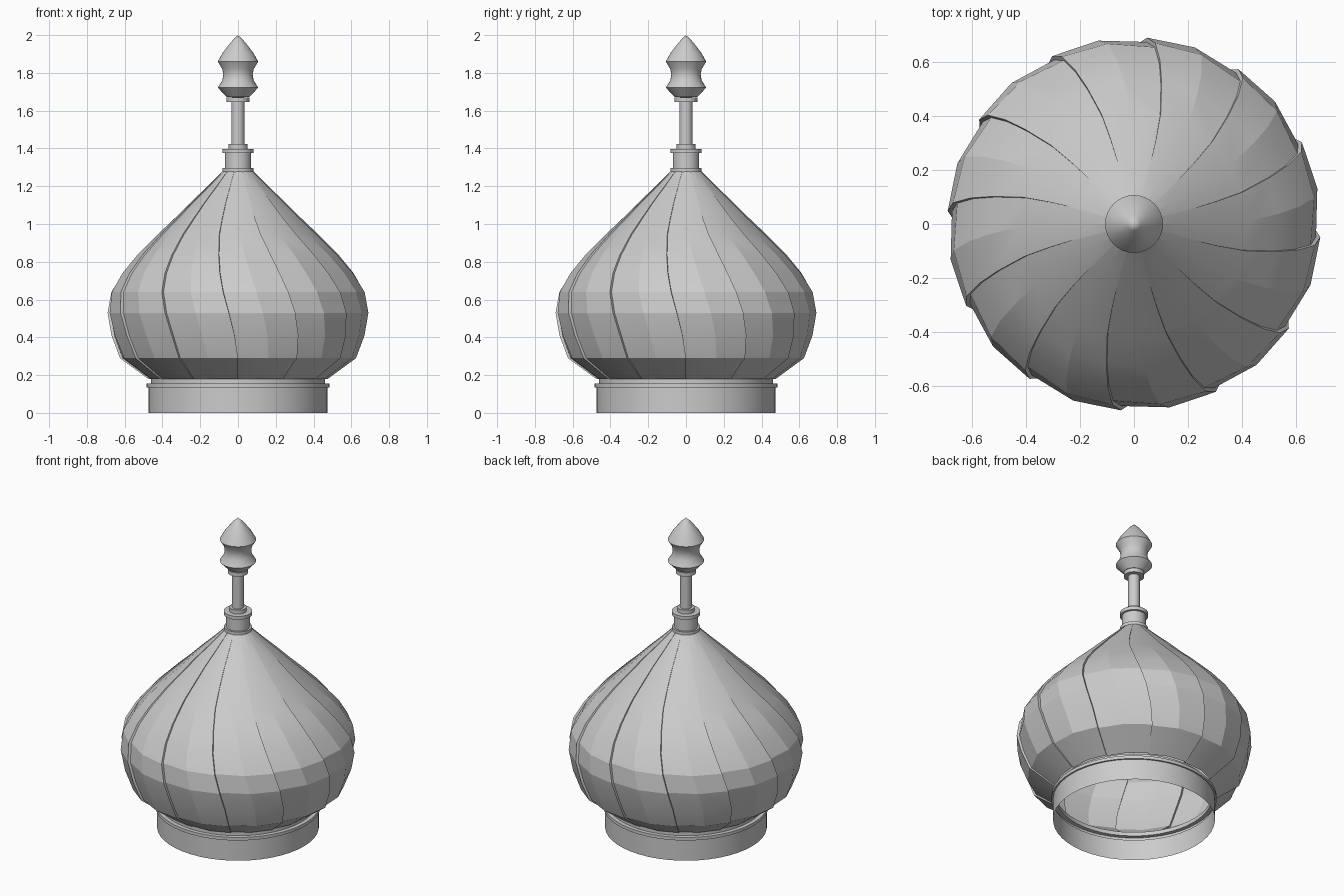
import bpy, bmesh, math

if "Cube" in bpy.data.objects:
    bpy.data.objects.remove(bpy.data.objects["Cube"])


def finish(name, bm, angle):
    bmesh.ops.recalc_face_normals(bm, faces=bm.faces)
    me = bpy.data.meshes.new(name)
    bm.to_mesh(me)
    bm.free()
    ob = bpy.data.objects.new(name, me)
    bpy.context.collection.objects.link(ob)
    bpy.ops.object.select_all(action='DESELECT')
    bpy.context.view_layer.objects.active = ob
    ob.select_set(True)
    bpy.ops.object.shade_smooth_by_angle(angle=math.radians(angle))
    return ob


def bridge(bm, rings):
    for a, b in zip(rings, rings[1:]):
        n = len(a)
        for i in range(n):
            j = (i + 1) % n
            bm.faces.new((a[i], a[j], b[j], b[i]))


def lathe(name, profile, sides=32, angle=30):
    bm = bmesh.new()
    rings = []
    for r, z in profile:
        rings.append([bm.verts.new((r * math.cos(2 * math.pi * i / sides),
                                    r * math.sin(2 * math.pi * i / sides), z))
                      for i in range(sides)])
    bridge(bm, rings)
    bmesh.ops.remove_doubles(bm, verts=bm.verts, dist=1e-5)
    return finish(name, bm, angle)


# Drum: open ring with a projecting lip
lathe("base_drum", [(.475, 0), (.475, .135), (.485, .135), (.485, .155),
                    (.46, .155), (.46, .18)], 48)

# Onion dome: 12 twisted overlapping panels (radius, height, twist degrees)
PROFILE = [(.475, .18, 0), (.625, .29, 0), (.67, .41, 1.5), (.692, .53, 4),
           (.675, .64, 6.7), (.615, .74, 9), (.535, .835, 11), (.425, .945, 13.5),
           (.33, 1.035, 14.5), (.25, 1.115, 15), (.16, 1.2, 15), (.075, 1.285, 15)]
bm = bmesh.new()
rings = []
for r, z, twist in PROFILE:
    ring = []
    for k in range(12):
        for scale, deg in ((.977, 0), (1, 0), (1, -15)):
            a = math.radians(90 - 30 * k + deg - twist)
            ring.append(bm.verts.new((r * scale * math.cos(a), r * scale * math.sin(a), z)))
    rings.append(ring)
bridge(bm, rings)
finish("onion_dome", bm, 14)

# Collar between dome and rod
lathe("collar", [(.07, 1.275), (.082, 1.275), (.082, 1.297), (.07, 1.297), (.07, 1.376),
                 (.083, 1.376), (.083, 1.398), (.05, 1.398), (.05, 1.423), (0, 1.423)])

# Rod with small disc
lathe("finial_rod", [(.034, 1.42), (.034, 1.645), (.06, 1.645), (.06, 1.67), (0, 1.67)])

# Pointed finial with a waist
lathe("finial_top", [(0, 1.67), (.06, 1.672), (.107, 1.722), (.083, 1.76), (.078, 1.79),
                     (.083, 1.82), (.107, 1.86), (.082, 1.905), (.05, 1.947),
                     (.025, 1.977), (0, 2.0)])
